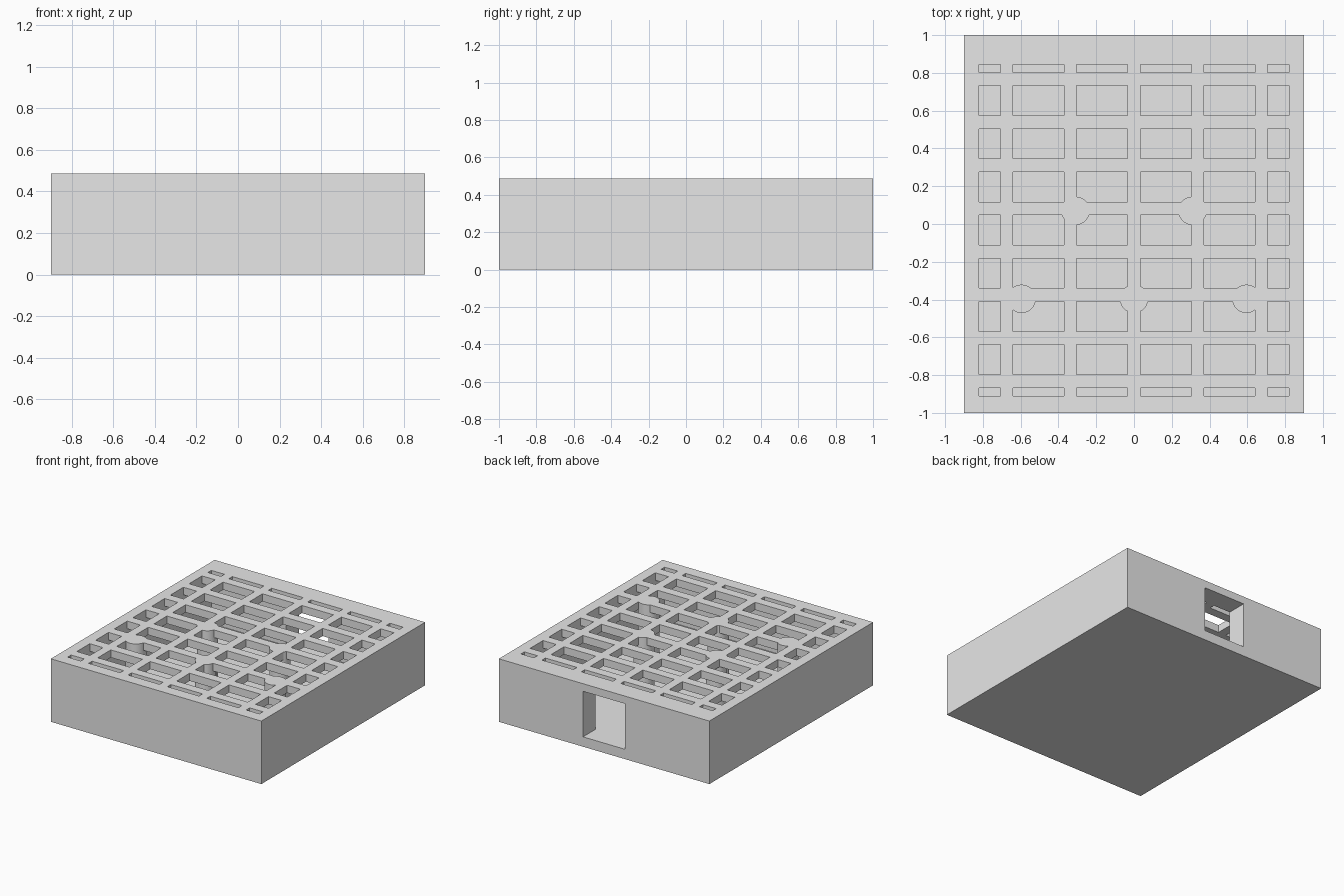
import bpy
import bmesh
from math import radians
from mathutils import Matrix, Vector

if "Cube" in bpy.data.objects:
    bpy.data.objects.remove(bpy.data.objects["Cube"], do_unlink=True)

WIDTH, DEPTH, HEIGHT = 1.8, 2.0, 0.487
FLOOR, CEILING = 0.076, 0.428          # inside heights of the hollow
SIDE, FRONT, BACK = 0.82, -0.91, 0.845  # inside faces of the walls
POST_RADIUS = 0.075

grey = bpy.data.materials.new("light grey")
grey.use_nodes = True
grey.diffuse_color = (0.8, 0.8, 0.8, 1)
grey.node_tree.nodes["Principled BSDF"].inputs["Base Color"].default_value = (0.8, 0.8, 0.8, 1)


def make_object(name, bm):
    bmesh.ops.recalc_face_normals(bm, faces=bm.faces[:])
    mesh = bpy.data.meshes.new(name)
    bm.to_mesh(mesh)
    bm.free()
    mesh.materials.append(grey)
    obj = bpy.data.objects.new(name, mesh)
    bpy.context.collection.objects.link(obj)
    return obj


def box(name, low, high):
    low, high = Vector(low), Vector(high)
    bm = bmesh.new()
    bmesh.ops.create_cube(bm, size=1)
    bmesh.ops.scale(bm, vec=high - low, verts=bm.verts[:])
    bmesh.ops.translate(bm, vec=(low + high) / 2, verts=bm.verts[:])
    return make_object(name, bm)


def subtract(obj, cutter):
    """Cut one object from another, then discard the cutter."""
    cutter.hide_render = True
    mod = obj.modifiers.new("cut", "BOOLEAN")
    mod.operation = "DIFFERENCE"
    mod.solver = "EXACT"
    mod.object = cutter
    graph = bpy.context.evaluated_depsgraph_get()
    mesh = bpy.data.meshes.new_from_object(obj.evaluated_get(graph))
    obj.modifiers.clear()
    obj.data = mesh
    bpy.data.objects.remove(cutter, do_unlink=True)


def cell_edges(centres, half, low, high):
    """Start and end of each opening, clipped to the inside walls."""
    edges = []
    for c in centres:
        edges += [max(low, c - half), min(high, c + half)]
    return edges


# Hollow: a ceiling grid drawn down to the floor, its cells drawn up through the lid
xs = cell_edges([(i - 2.5) * 0.337 for i in range(6)], 0.135, -SIDE, SIDE)
ys = cell_edges([-0.032 + (i - 4) * 0.2285 for i in range(9)], 0.079, FRONT, BACK)
bm = bmesh.new()
grid = [[bm.verts.new((x, y, CEILING)) for y in ys] for x in xs]
cells, faces = [], []
for i in range(len(xs) - 1):
    for j in range(len(ys) - 1):
        face = bm.faces.new((grid[i][j], grid[i + 1][j], grid[i + 1][j + 1], grid[i][j + 1]))
        faces.append(face)
        if i % 2 == 0 and j % 2 == 0:
            cells.append(face)
down = bmesh.ops.extrude_face_region(bm, geom=faces, use_keep_orig=True)
bmesh.ops.translate(bm, vec=(0, 0, FLOOR - CEILING),
                    verts=[g for g in down["geom"] if isinstance(g, bmesh.types.BMVert)])
up = bmesh.ops.extrude_discrete_faces(bm, faces=cells)
bmesh.ops.translate(bm, vec=(0, 0, 0.2),
                    verts=list({v for f in up["faces"] for v in f.verts}))
hollow = make_object("hollow", bm)

# Round posts left standing from the floor to the lid
bm = bmesh.new()
for x, y in ((-0.31, 0.07), (0.31, 0.07), (-0.595, -0.396), (0, -0.396), (0.595, -0.396)):
    bmesh.ops.create_cone(bm, cap_ends=True, segments=40, radius1=POST_RADIUS,
                          radius2=POST_RADIUS, depth=1.2,
                          matrix=Matrix.Translation((x, y, 0.3)))
subtract(hollow, make_object("posts", bm))

# Box with a grated lid and a doorway through the thick back wall
grated_box = box("grated_box", (-WIDTH / 2, -DEPTH / 2, 0), (WIDTH / 2, DEPTH / 2, HEIGHT))
subtract(grated_box, hollow)
subtract(grated_box, box("doorway", (-0.18, BACK - 0.01, FLOOR), (0.18, DEPTH / 2 + 0.1, CEILING)))

bpy.context.view_layer.objects.active = grated_box
grated_box.select_set(True)
bpy.ops.object.shade_smooth_by_angle(angle=radians(30))
